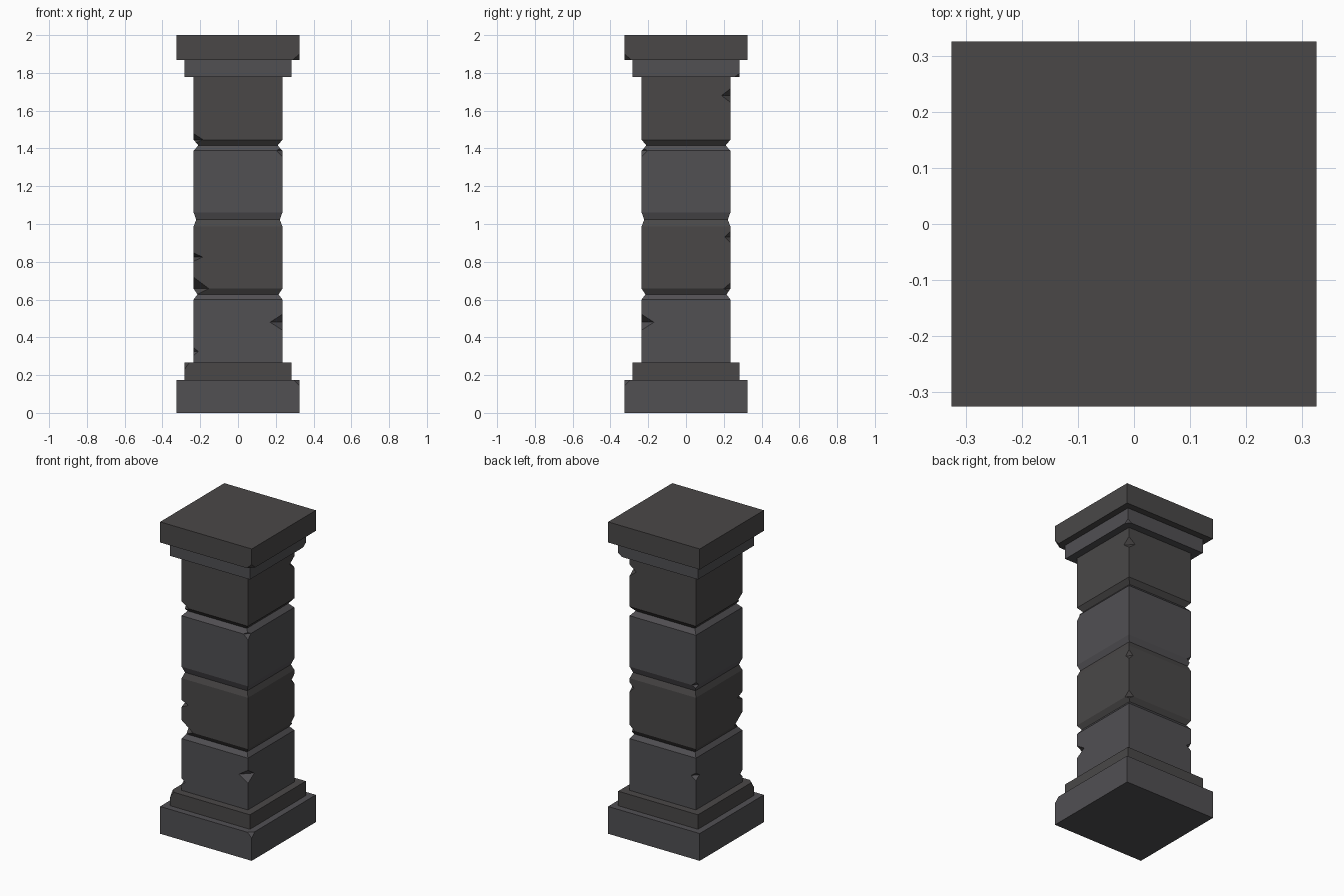
import bpy, bmesh
from mathutils import Matrix

if "Cube" in bpy.data.objects:
    bpy.data.objects.remove(bpy.data.objects["Cube"])

def material(name, col):
    m = bpy.data.materials.new(name)
    m.diffuse_color = (*col, 1)
    m.use_nodes = True
    m.node_tree.nodes["Principled BSDF"].inputs["Base Color"].default_value = m.diffuse_color
    return m

COOL = material("cool_stone", (0.082, 0.079, 0.086))
WARM = material("warm_stone", (0.068, 0.064, 0.064))

def make_object(name, bm, mat):
    bmesh.ops.recalc_face_normals(bm, faces=bm.faces[:])
    me = bpy.data.meshes.new(name)
    bm.to_mesh(me)
    bm.free()
    me.materials.append(mat)
    ob = bpy.data.objects.new(name, me)
    bpy.context.collection.objects.link(ob)
    return ob

def square_stack(profile):
    """Stack square rings (half width, z) into a closed block."""
    bm = bmesh.new()
    rings = [[bm.verts.new((sx * h, sy * h, z))
              for sx, sy in ((-1, -1), (1, -1), (1, 1), (-1, 1))]
             for h, z in profile]
    for a, b in zip(rings, rings[1:]):
        for i in range(4):
            j = (i + 1) % 4
            bm.faces.new((a[i], a[j], b[j], b[i]))
    bm.faces.new(rings[0][::-1])
    bm.faces.new(rings[-1])
    return bm

def block(name, profile, mat, half, chips):
    """Stone block with octahedral chips (side x, side y, z, reach, half height)."""
    ob = make_object(name, square_stack(profile), mat)
    if not chips:
        return
    cut = bmesh.new()
    for sx, sy, z, r, h in chips:
        place = Matrix.Translation((sx * half, sy * half, z)) @ Matrix.Diagonal((r, r, h, 1))
        ring = [cut.verts.new(place @ Matrix.Translation(p).translation)
                for p in ((1, 0, 0), (0, 1, 0), (-1, 0, 0), (0, -1, 0))]
        tips = [cut.verts.new(place @ Matrix.Translation((0, 0, s)).translation) for s in (1, -1)]
        for i in range(4):
            for tip in tips:
                cut.faces.new((ring[i], ring[(i + 1) % 4], tip))
    cutter = make_object(name + "_chips", cut, mat)
    cutter.hide_render = True
    mod = ob.modifiers.new("chips", 'BOOLEAN')
    mod.operation = 'DIFFERENCE'
    mod.solver = 'EXACT'
    mod.object = cutter
    bpy.context.view_layer.objects.active = ob
    bpy.ops.object.modifier_apply(modifier=mod.name)
    bpy.data.objects.remove(cutter)

P, S, W = 0.325, 0.283, 0.235   # half widths: plinth, step, shaft

# Base
block("base_plinth", [(P, 0), (P, 0.175)], COOL, P, [(1, -1, 0.175, 0.03, 0.03)])
block("base_step", [(S, 0.175), (S, 0.268)], WARM, S, [(-1, -1, 0.268, 0.027, 0.037)])

# Shaft blocks with chamfered joints
block("shaft_block_1", [(W, 0.268), (W, 0.60), (W - 0.02, 0.627)], COOL, W, [
    (1, -1, 0.48, 0.065, 0.042), (-1, -1, 0.325, 0.025, 0.02), (-1, 1, 0.48, 0.035, 0.025)])
block("shaft_block_2", [(W - 0.02, 0.627), (W, 0.658), (W, 0.987), (W - 0.014, 1.023)], WARM, W, [
    (-1, -1, 0.825, 0.048, 0.022), (-1, -1, 0.658, 0.08, 0.06),
    (1, 1, 0.93, 0.03, 0.03), (1, 1, 0.658, 0.035, 0.03)])
block("shaft_block_3", [(W - 0.014, 1.023), (W, 1.061), (W, 1.388), (W - 0.025, 1.416)], COOL, W, [
    (1, -1, 1.388, 0.032, 0.03), (-1, 1, 1.061, 0.03, 0.025)])
block("shaft_block_4", [(W - 0.025, 1.416), (W, 1.446), (W, 1.777)], WARM, W, [
    (-1, -1, 1.446, 0.05, 0.033), (1, 1, 1.68, 0.047, 0.036)])

# Capital
block("capital_step", [(S, 1.777), (S, 1.868)], COOL, S, [(1, 1, 1.777, 0.027, 0.02)])
block("capital_slab", [(P, 1.868), (P, 2.0)], WARM, P, [(1, -1, 1.868, 0.035, 0.033)])
